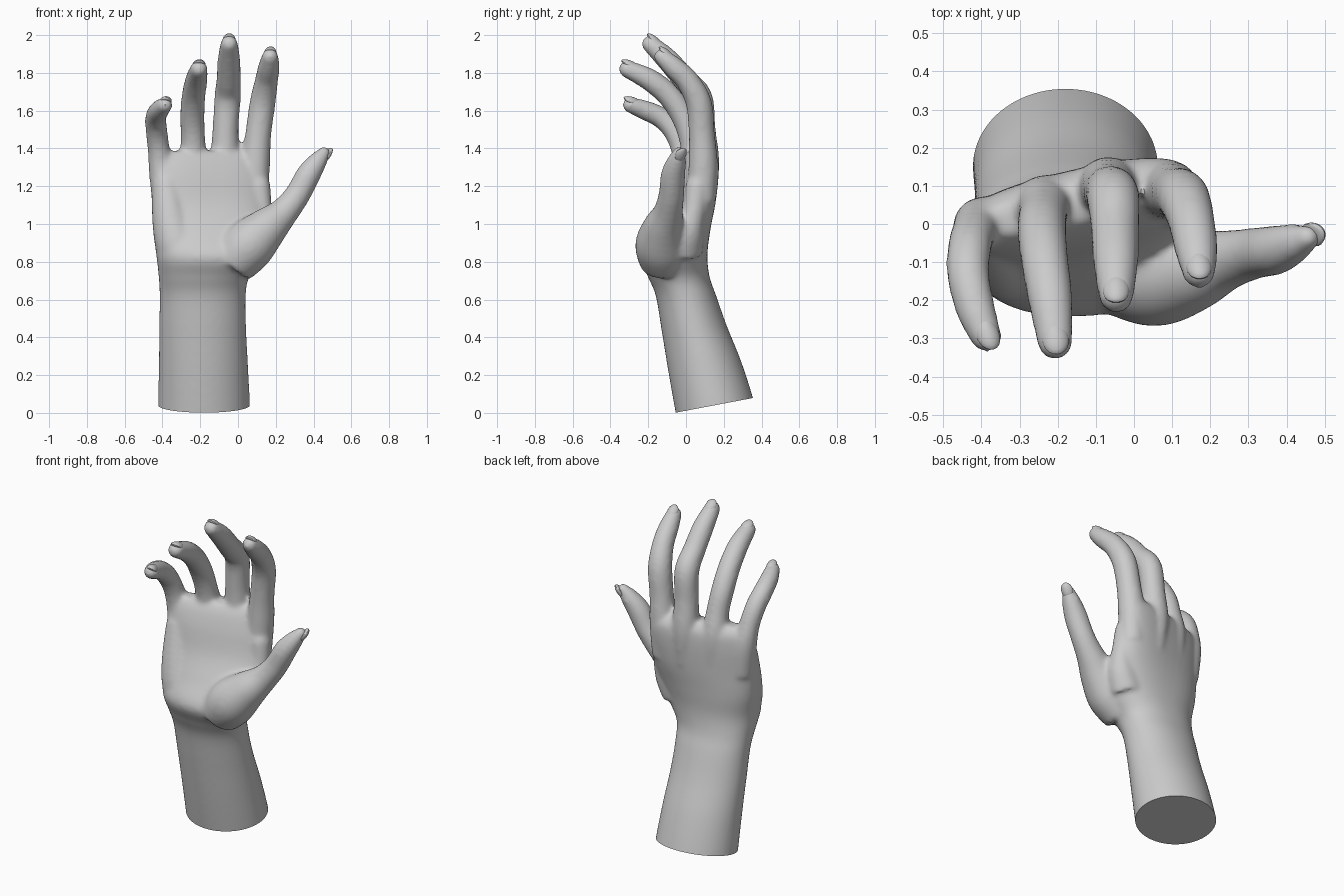
import bpy, bmesh, math
from mathutils import Vector

if "Cube" in bpy.data.objects:
    bpy.data.objects.remove(bpy.data.objects["Cube"])

def spline(keys, steps=6):
    """Catmull-Rom through tuples of any length."""
    k = [keys[0]] + list(keys) + [keys[-1]]
    out = []
    for i in range(1, len(k) - 2):
        for s in range(steps):
            t = s / steps
            out.append([0.5 * (2*b + (c-a)*t + (2*a-5*b+4*c-d)*t*t + (3*b-a-3*c+d)*t**3)
                        for a, b, c, d in zip(k[i-1], k[i], k[i+1], k[i+2])])
    return out + [list(keys[-1])]

def loft(bm, rings):
    vs = [[bm.verts.new(p) for p in r] for r in rings]
    n = len(vs[0])
    for a, b in zip(vs, vs[1:]):
        for i in range(n):
            bm.faces.new((a[i], a[(i+1) % n], b[(i+1) % n], b[i]))
    bm.faces.new(vs[0][::-1])
    bm.faces.new(vs[-1])

def slab(sections, n=48):
    """Rings of squarish ellipses: cx, cy, cz, rx, ry, turn, tilt, exponent."""
    rings = []
    for cx, cy, cz, rx, ry, turn, tilt, e in spline(sections):
        ring = []
        for i in range(n):
            a = 2 * math.pi * i / n
            c, s = math.cos(a), math.sin(a)
            x = rx * math.copysign(abs(c) ** (2/e), c)
            y = ry * math.copysign(abs(s) ** (2/e), s)
            yy = x * math.sin(turn) + y * math.cos(turn)
            ring.append((cx + x * math.cos(turn) - y * math.sin(turn), cy + yy, cz + tilt * yy))
        rings.append(ring)
    return rings

def tube(path, n=24):
    """Round tube through x, y, z, radius points with a domed end."""
    pts = spline(path)
    P = [Vector(p[:3]) for p in pts]
    R = [p[3] + 0.002 for p in pts]
    D = [(P[min(i+1, len(P)-1)] - P[max(i-1, 0)]).normalized() for i in range(len(P))]
    for k in range(1, 6):
        a = k * math.pi / 2 / 5.3
        P.append(P[len(pts)-1] + D[len(pts)-1] * R[len(pts)-1] * math.sin(a))
        R.append(R[len(pts)-1] * math.cos(a))
        D.append(D[len(pts)-1])
    rings = []
    for p, r, d in zip(P, R, D):
        u = (Vector((1, 0, 0)) - d * d.x).normalized()
        v = d.cross(u)
        rings.append([p + r * (u * math.cos(2*math.pi*i/n) + v * math.sin(2*math.pi*i/n))
                      for i in range(n)])
    return rings

# forearm, wrist and palm
arm = [(-.180, .185, -.12, .245, .21, 0, .19, 2), (-.180, .150, .04, .243, .205, 0, .19, 2),
       (-.183, .098, .25, .236, .192, 0, .15, 2), (-.187, .043, .45, .230, .172, 0, .08, 2),
       (-.187, .000, .62, .228, .160, 0, 0, 2.1), (-.180, -.038, .72, .240, .163, 0, 0, 2.2),
       (-.150, -.065, .83, .282, .178, .03, 0, 2.3), (-.147, -.025, .96, .303, .148, .10, 0, 2.4),
       (-.147, .018, 1.10, .310, .118, .19, 0, 2.5), (-.150, .042, 1.25, .313, .100, .23, 0, 2.6),
       (-.150, .055, 1.34, .305, .080, .24, 0, 2.5), (-.150, .055, 1.385, .27, .05, .24, 0, 2.3)]

# fingers start inside the palm so the knuckles show on the back
fingers = {
    "index": [(.085, .082, 1.12, .072), (.093, .09, 1.32, .075), (.108, .083, 1.48, .067),
              (.130, .068, 1.64, .067), (.150, .010, 1.755, .060), (.163, -.065, 1.83, .055),
              (.170, -.125, 1.885, .043)],
    "middle": [(-.06, .085, 1.12, .07), (-.068, .098, 1.32, .077), (-.066, .088, 1.50, .067),
               (-.055, .070, 1.67, .068), (-.050, -.012, 1.77, .062), (-.048, -.100, 1.872, .058),
               (-.047, -.188, 1.953, .045)],
    "ring": [(-.22, .05, 1.12, .07), (-.235, .052, 1.31, .074), (-.238, .028, 1.45, .063),
             (-.242, -.015, 1.57, .063), (-.235, -.090, 1.68, .061), (-.220, -.195, 1.765, .057),
             (-.207, -.310, 1.82, .045)],
    "little": [(-.38, -.005, 1.10, .072), (-.402, .000, 1.28, .068), (-.420, -.022, 1.40, .057),
               (-.432, -.068, 1.50, .056), (-.435, -.135, 1.565, .054), (-.415, -.225, 1.605, .050),
               (-.388, -.295, 1.63, .040)],
}
thumb = [(-.03, -.110, .80, .13), (.06, -.130, .89, .137), (.155, -.120, .98, .108),
         (.240, -.095, 1.06, .078), (.312, -.078, 1.15, .066), (.372, -.068, 1.26, .063),
         (.420, -.050, 1.33, .050), (.455, -.036, 1.376, .033)]
heel = [(-.27, -.09, .78, .115), (-.32, -.09, .88, .112), (-.355, -.065, 1.02, .098),
        (-.38, -.03, 1.2, .075)]
web = [(.05, -.01, .86, .10), (.10, .01, .96, .085), (.12, .04, 1.06, .06), (.11, .06, 1.2, .06)]

bm = bmesh.new()
loft(bm, slab(arm))
for path in list(fingers.values()) + [thumb, heel, web]:
    loft(bm, tube(path))
bmesh.ops.recalc_face_normals(bm, faces=bm.faces)
mesh = bpy.data.meshes.new("hand")
bm.to_mesh(mesh)
bm.free()
hand = bpy.data.objects.new("hand", mesh)
bpy.context.collection.objects.link(hand)

# fuse everything into one skin
remesh = hand.modifiers.new("fuse", 'REMESH')
remesh.mode = 'VOXEL'
remesh.voxel_size = 0.012
smooth = hand.modifiers.new("soften", 'SMOOTH')
smooth.factor = 0.5
smooth.iterations = 12

# trim the forearm with a flat slanted cut
bm = bmesh.new()
bm.from_object(hand, bpy.context.evaluated_depsgraph_get())
bmesh.ops.bisect_plane(bm, geom=bm.verts[:] + bm.edges[:] + bm.faces[:],
                       plane_co=(-.18, .15, .04), plane_no=(0, -.19, 1), clear_inner=True)
bmesh.ops.holes_fill(bm, edges=[e for e in bm.edges if e.is_boundary], sides=0)
bmesh.ops.recalc_face_normals(bm, faces=bm.faces)
hand.modifiers.clear()
bm.to_mesh(mesh)
bm.free()

# fingernails
def nail(name, path, up, width):
    tip, prev = Vector(path[-1][:3]), Vector(path[-2][:3])
    d = (tip - prev).normalized()
    up = (up - d * up.dot(d)).normalized()
    bpy.ops.mesh.primitive_uv_sphere_add(segments=20, ring_count=10, radius=1)
    ob = bpy.context.object
    ob.name = name + "_nail"
    side = d.cross(up)
    for v in ob.data.vertices:
        x, y, z = v.co
        v.co = (tip + up * path[-1][3] * 0.72 + side * x * width
                + d * (y * .045 + .004) + up * (z * .016 - x * x * .008 - y * .004))
    ob.data.update()
    return ob

parts = [hand] + [nail(k, p, Vector((0, .7, .7)), p[-1][3] * .78) for k, p in fingers.items()]
parts.append(nail("thumb", thumb, Vector((.8, .5, -.4)), .034))
for ob in parts:
    bpy.ops.object.select_all(action='DESELECT')
    ob.select_set(True)
    bpy.context.view_layer.objects.active = ob
    bpy.ops.object.shade_smooth_by_angle(angle=math.radians(40))
